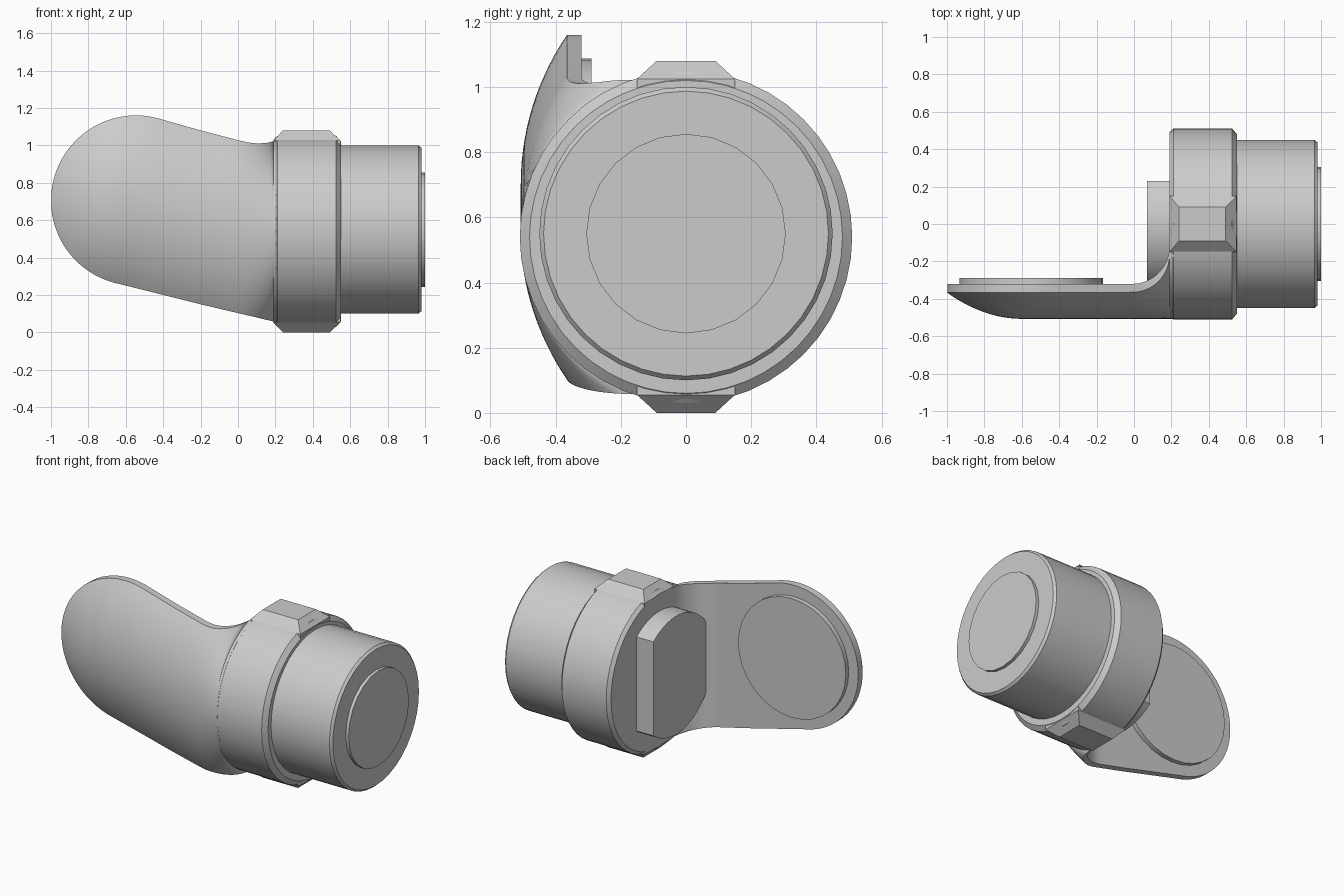
import bpy, bmesh, math
from mathutils import Matrix

cube = bpy.data.objects.get("Cube")
if cube:
    bpy.data.objects.remove(cube, do_unlink=True)

grey = bpy.data.materials.new("grey_plastic")
grey.use_nodes = True
grey.diffuse_color = (0.6, 0.6, 0.6, 1)
grey.node_tree.nodes["Principled BSDF"].inputs["Base Color"].default_value = (0.6, 0.6, 0.6, 1)


def finish(name, bm, matrix=Matrix()):
    bm.transform(matrix)
    bmesh.ops.recalc_face_normals(bm, faces=bm.faces)
    mesh = bpy.data.meshes.new(name)
    bm.to_mesh(mesh)
    bm.free()
    mesh.materials.append(grey)
    ob = bpy.data.objects.new(name, mesh)
    bpy.context.collection.objects.link(ob)
    bpy.ops.object.select_all(action='DESELECT')
    ob.select_set(True)
    bpy.context.view_layer.objects.active = ob
    bpy.ops.object.shade_smooth_by_angle(angle=math.radians(28))
    return ob


def loft(name, sections, matrix=Matrix()):
    """Skin closed cross-sections and cap both ends."""
    bm = bmesh.new()
    rings = [[bm.verts.new(p) for p in s] for s in sections]
    n = len(rings[0])
    for a, b in zip(rings, rings[1:]):
        for i in range(n):
            j = (i + 1) % n
            bm.faces.new((a[i], a[j], b[j], b[i]))
    bm.faces.new(rings[0])
    bm.faces.new(rings[-1])
    return finish(name, bm, matrix)


def lathe(name, profile, seg, matrix):
    """Turn (x, radius) pairs about the x axis."""
    turn = [2 * math.pi * i / seg for i in range(seg)]
    return loft(name, [[(x, r * math.cos(t), r * math.sin(t)) for t in turn]
                       for x, r in profile], matrix)


def interp(table, x):
    for (x0, z0), (x1, z1) in zip(table, table[1:]):
        if x <= x1:
            return z0 + (z1 - z0) * (x - x0) / (x1 - x0)
    return table[-1][1]


# Turned parts: collar, barrel and end disc
lathe("collar", [(0.19, 0.49), (0.21, 0.51), (0.525, 0.51), (0.55, 0.48)], 48,
      Matrix.Translation((0, 0, 0.54)))
lathe("barrel", [(0.5, 0.45), (0.965, 0.45), (0.98, 0.437)], 40,
      Matrix.Translation((0, 0, 0.55)))
lathe("end_disc", [(0.95, 0.306), (1.0, 0.306)], 24, Matrix.Translation((0, 0, 0.55)))

# Lever: flat inside, domed outside, filleted into the collar
LOBE_X, LOBE_Z, LOBE_R = -0.545, 0.705, 0.455
TOP = [(-0.42, 1.142), (-0.2, 1.08), (0, 1.028), (0.06, 1.014), (0.11, 1.01),
       (0.16, 1.014), (0.19, 1.022), (0.21, 1.022)]
BOTTOM = [(-0.655, 0.264), (-0.2, 0.15), (0, 0.103), (0.1, 0.08), (0.19, 0.058), (0.21, 0.058)]


def edge(x, table, sign):
    if x < table[0][0]:
        return LOBE_Z + sign * math.sqrt(max(LOBE_R ** 2 - (x - LOBE_X) ** 2, 0))
    return interp(table, x)


def lever_section(x, n=28):
    top, bottom = edge(x, TOP, 1), edge(x, BOTTOM, -1)
    mid, half = (top + bottom) / 2, (top - bottom) / 2
    run = min(max(x + 0.01, 0), 0.2)
    inner = -0.12 - math.sqrt(max(0.04 - run * run, 0))
    rim = inner - 0.045
    apex = -0.507 + 0.14 * (max(-0.6 - x, 0) / 0.4) ** 2
    depth = max(rim - apex, 0.003)
    radius = (half ** 2 + depth ** 2) / (2 * depth)
    sweep = 2 * math.atan2(depth, half)
    pts = [(x, inner, bottom)]
    for i in range(n + 1):
        t = sweep * (2 * i / n - 1)
        pts.append((x, rim - depth + radius * (1 - math.cos(t)), mid + radius * math.sin(t)))
    return pts + [(x, inner, top)]


stations = [LOBE_X - LOBE_R * math.cos(math.radians(a)) for a in range(5, 90, 5)]
stations += [LOBE_X + (0 - LOBE_X) * i / 14 for i in range(15)]
stations += [-0.01 + 0.2 * math.sin(math.radians(a)) for a in range(10, 91, 8)]
stations += [0.19, 0.21]
loft("lever", [lever_section(x) for x in stations])

# Round pad on the inside of the lever
lathe("lever_pad", [(-0.34, 0.383), (-0.29, 0.383)], 32,
      Matrix.Translation((-0.55, 0, 0.705)) @ Matrix.Rotation(math.pi / 2, 4, 'Z'))

# Key block on the collar's inner face: a disc with flat sides
R, LEFT, RIGHT = 0.38, 0.23, -0.32
arc = [RIGHT + (LEFT - RIGHT) * i / 16 for i in range(17)]
outline = [(y, math.sqrt(R * R - y * y)) for y in arc]
outline += [(y, -z) for y, z in reversed(outline)]
loft("key_block", [[(x, y, 0.54 + z) for y, z in outline] for x in (0.07, 0.22)])

# Lugs at the top and bottom of the collar
for name, s in (("top_lug", 1), ("bottom_lug", -1)):
    levels = [(0.4, 0.19, 0.548, 0.15), (0.485, 0.19, 0.548, 0.15), (0.54, 0.24, 0.49, 0.09)]
    loft(name, [[(x0, -w, 0.54 + s * h), (x1, -w, 0.54 + s * h),
                 (x1, w, 0.54 + s * h), (x0, w, 0.54 + s * h)]
                for h, x0, x1, w in levels])
